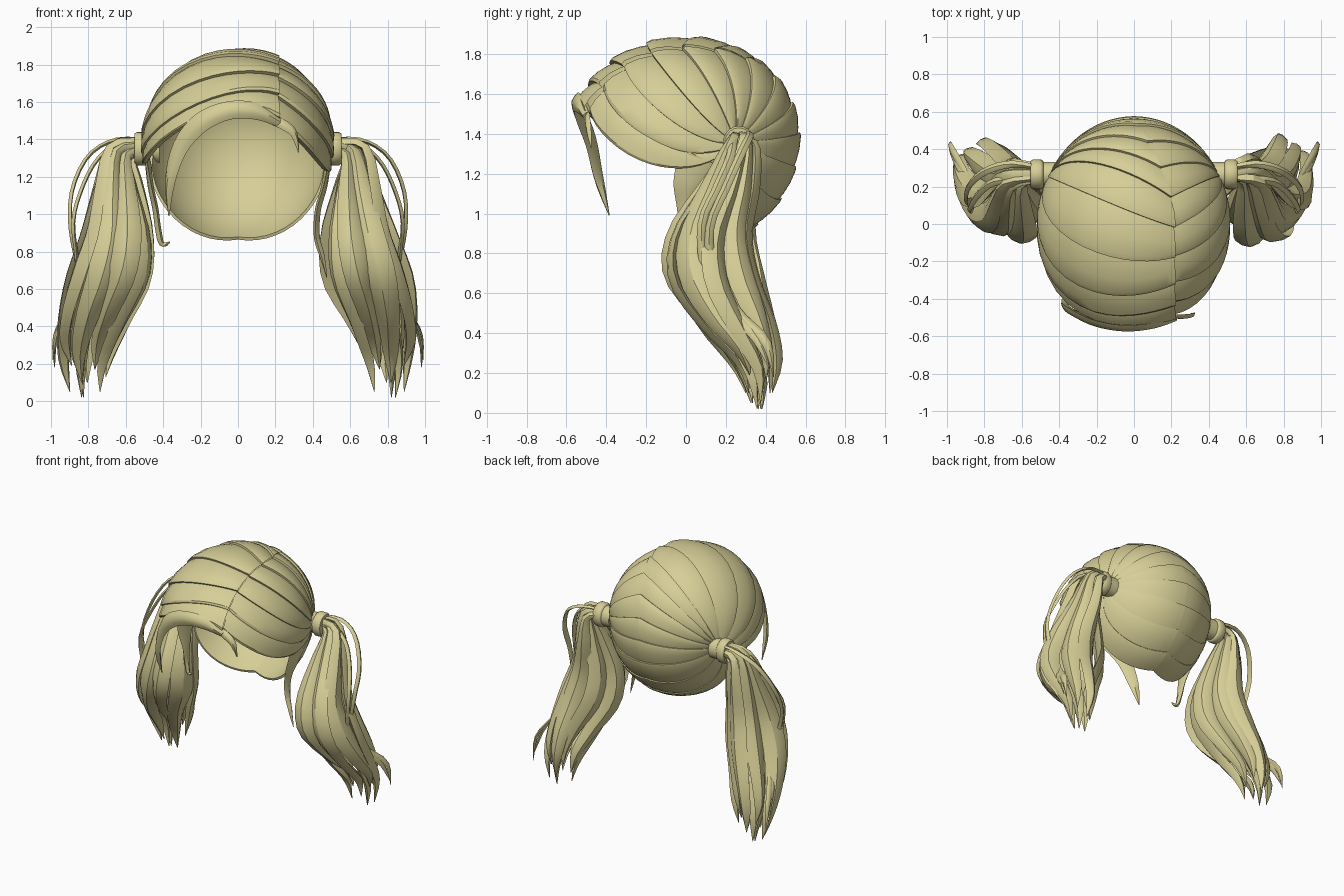
import bpy, bmesh, math, random
from mathutils import Vector as V

if "Cube" in bpy.data.objects:
    bpy.data.objects.remove(bpy.data.objects["Cube"])

random.seed(4)
blonde = bpy.data.materials.new("pale blonde hair")
blonde.diffuse_color = (0.68, 0.62, 0.31, 1)
blonde.use_nodes = True
blonde.node_tree.nodes["Principled BSDF"].inputs["Base Color"].default_value = blonde.diffuse_color
CENTER = V((0, 0, 1.38))


def finish(name, bm, angle=35):
    me = bpy.data.meshes.new(name)
    bm.to_mesh(me)
    bm.free()
    me.materials.append(blonde)
    ob = bpy.data.objects.new(name, me)
    bpy.context.collection.objects.link(ob)
    bpy.ops.object.select_all(action='DESELECT')
    ob.select_set(True)
    bpy.context.view_layer.objects.active = ob
    bpy.ops.object.shade_smooth_by_angle(angle=math.radians(angle))
    return ob


def on_head(d, k):
    rz = 0.51 if d.z > 0 else 0.575
    return CENTER + V((d.x * 0.525, d.y * 0.58, d.z * rz)) * k


def seam(u):
    # parting line: off-centre at the front, central at the nape
    a = math.radians(163 + (-68 - 163) * u)
    s = min(1, max(0, (math.degrees(a) - 5) / 85))
    x = 0.42 * s * s * (3 - 2 * s)
    w = math.sqrt(1 - x * x)
    return V((x, math.cos(a) * w, math.sin(a) * w))


def head_side(name, side, locks=13):
    tie = V((side * 0.93, 0.46, -0.05)).normalized()
    front = V((0.88, -0.15, -0.55)).normalized()
    back = V((side * 0.84, -0.15, -0.5)).normalized()
    bm = bmesh.new()
    nv = 18

    def make_row(u, lift, lining=False):
        a = seam(u)
        wf, wb = max(0, 1 - u / 0.35), max(0, (u - 0.75) / 0.25)
        c = (a + tie).normalized().lerp(back, wb)
        if side > 0:
            c = c.lerp(front, wf)
        c1, c2 = (a + c * 2) / 3, (tie + c * 2) / 3
        if side < 0:  # the long sweep across the forehead stays high, then drops
            c1 = c1.lerp(V((-0.2, -1, 0.7)), wf)
            c2 = c2.lerp(V((-0.95, -0.3, -0.55)), wf)
        row = []
        for j in range(nv + 1):
            v = j / nv
            w = 1 - v
            d = a * w ** 3 + c1 * 3 * v * w * w + c2 * 3 * v * v * w + tie * v ** 3
            k = 0.968 + (0.058 - 0.045 * u) * math.sqrt(w) * lift
            if side > 0:
                k -= 0.055 * max(0, 1 - u / 0.5) * w
            row.append(bm.verts.new(on_head(d.normalized(), k - 0.028 if lining else k)))
        return row

    # outer locks overlap like shingles, then a smooth lining runs back underneath
    rows = [make_row((i + t) / locks, lift) for i in range(locks)
            for t, lift in ((0, .75), (.12, 1), (.5, .75), (.85, .3), (1, 0))]
    rows += [make_row(1 - i / 24, 0, True) for i in range(25)]
    rows.append(rows[0])
    for r, q in zip(rows, rows[1:]):
        for j in range(nv):
            bm.faces.new((r[j], r[j + 1], q[j + 1], q[j]))
    bmesh.ops.remove_doubles(bm, verts=bm.verts, dist=0.0005)
    bmesh.ops.recalc_face_normals(bm, faces=bm.faces)
    finish(name, bm, 30)


def spline(pts, t):
    # smooth curve through the points
    n = len(pts) - 1
    i = min(int(t * n), n - 1)
    f = t * n - i
    p0, p1, p2, p3 = (pts[min(max(k, 0), n)] for k in (i - 1, i, i + 1, i + 2))
    return 0.5 * (2 * p1 + (p2 - p0) * f + (2 * p0 - 5 * p1 + 4 * p2 - p3) * f * f
                  + (3 * p1 - p0 - 3 * p2 + p3) * f ** 3)


def add_lock(bm, pts, widths, thick, axis, steps=20):
    # flattened lock swept along a path; axis(p, t) is its outward direction
    pts = [V(p) for p in pts]
    rings = []
    for s in range(steps + 1):
        t = s / steps
        p = spline(pts, t)
        tan = (spline(pts, min(1, t + .02)) - spline(pts, max(0, t - .02))).normalized()
        out = axis(p, t)
        out = (out - tan * out.dot(tan)).normalized()
        across = tan.cross(out)
        w = max(0.002, spline(widths, t))
        h = min(thick, w * 0.8)
        rings.append([bm.verts.new(p + across * w * a + out * h * b) for a, b in
                      ((-1, -.2), (-.55, .6), (0, 1), (.55, .6), (1, -.2), (0, -.8))])
    for r, q in zip(rings, rings[1:]):
        for k in range(6):
            bm.faces.new((r[k], r[(k + 1) % 6], q[(k + 1) % 6], q[k]))
    bm.faces.new(rings[0])
    bm.faces.new(rings[-1])
    bmesh.ops.recalc_face_normals(bm, faces=bm.faces)


def from_head(p, t):
    return V((p.x, p.y, (p.z - 1.3) * 0.4))


# pigtail centre line and its spread in x and y
CORE = [V(p) for p in ((.50, .27, 1.36), (.615, .27, 1.33), (.635, .2, 1.12), (.65, .125, .88),
                       (.695, .14, .65), (.76, .24, .42), (.795, .34, .22), (.80, .36, .05))]
SPREAD = [V(p) for p in ((.035, .04, .035), (.05, .055, .03), (.1, .12, 0), (.155, .18, 0),
                         (.19, .21, 0), (.16, .17, 0), (.12, .09, 0), (.09, .06, 0))]


def pigtail(name, side):
    bm = bmesh.new()
    n = 9
    for i in range(n + 2):
        ang = 2 * math.pi * (i + .2) / n
        r = (1.05, .9)[i % 2] if i < n else 0.4
        dx, dy = math.cos(ang) * r, math.sin(ang) * r
        drop = (0, .12, .05, .14, .08)[i % 5] if i < n else -.03
        sway = random.uniform(-.025, .025)
        path = []
        for j, (c, s) in enumerate(zip(CORE, SPREAD)):
            f = j / 7
            wave = sway * math.sin(f * 9)
            path.append(V((side * (c.x + s.x * dx + wave), c.y + s.y * dy - wave,
                           c.z + s.z * dx + drop * f ** 2)))
        k = random.uniform(.9, 1.1)
        widths = [w * k for w in (.022, .03, .055, .075, .078, .06, .038, .002)]
        tilt = (.5, -.5, .2)[i % 3]
        turn = V((-dy, dx)) * tilt
        add_lock(bm, path, widths, 0.034,
                 lambda p, t: V((side * (dx + turn.x), dy + turn.y, 0.15 + max(0, .6 - 3 * t))), 20)
    finish(name, bm, 30)


def flyaways(name, side):
    # thin loose strands arching outside the pigtail
    bm = bmesh.new()
    paths = (((.5, .3, 1.40), (.66, .32, 1.395), (.8, .28, 1.31), (.885, .2, 1.13), (.895, .12, .93),
              (.86, .14, .7), (.9, .26, .5), (.975, .4, .36), (.98, .44, .18)),
             ((.5, .25, 1.39), (.64, .24, 1.38), (.76, .22, 1.28), (.84, .15, 1.12), (.88, .08, .95),
              (.86, .1, .72), (.9, .22, .52), (.96, .35, .38), (.99, .42, .22)))
    for path in paths:
        add_lock(bm, [(side * x, y, z) for x, y, z in path],
                 (.012, .02, .022, .022, .022, .025, .028, .025, .002), 0.012,
                 lambda p, t: V((side, 0, .6)), 26)
    finish(name, bm, 40)


def hair_tie(name, side):
    # rounded band around the pigtail root
    bm = bmesh.new()
    prof = ((-.1, .075), (-.035, .075), (-.03, .085), (-.02, .09), (.02, .09), (.033, .08), (.033, .05))
    n = 20
    rings = [[bm.verts.new((side * (.52 + x), .265 + r * .9 * math.cos(2 * math.pi * k / n),
                            1.35 + r * math.sin(2 * math.pi * k / n))) for k in range(n)]
             for x, r in prof]
    for a, b in zip(rings, rings[1:]):
        for k in range(n):
            bm.faces.new((a[k], a[(k + 1) % n], b[(k + 1) % n], b[k]))
    bm.faces.new(rings[0])
    bm.faces.new(rings[-1])
    bmesh.ops.recalc_face_normals(bm, faces=bm.faces)
    finish(name, bm, 40)


def single_lock(name, pts, widths, thick):
    bm = bmesh.new()
    add_lock(bm, pts, widths, thick, from_head, 24)
    finish(name, bm, 40)


for label, side in (("right", 1), ("left", -1)):
    head_side(label + "_scalp_hair", side)
    pigtail(label + "_pigtail", side)
    flyaways(label + "_loose_strands", side)
    hair_tie(label + "_hair_tie", side)

# swept fringe and the small curl on the other side of the parting
single_lock("swept_fringe",
            ((.22, -.5, 1.49), (.1, -.54, 1.55), (-.05, -.555, 1.555), (-.2, -.53, 1.49),
             (-.31, -.48, 1.36), (-.365, -.44, 1.18), (-.37, -.385, .99)),
            (.025, .045, .05, .055, .05, .035, .003), 0.02)
single_lock("fringe_curl",
            ((.19, -.49, 1.50), (.25, -.495, 1.475), (.3, -.49, 1.43), (.325, -.475, 1.33)),
            (.025, .028, .022, .003), 0.012)

# sideburn locks in front of the pigtails
single_lock("left_sideburn",
            ((-.48, .08, 1.28), (-.465, .02, 1.15), (-.44, .0, 1.03), (-.425, -.01, .92),
             (-.405, -.02, .84), (-.365, -.03, .85)),
            (.12, .085, .045, .028, .018, .004), 0.018)
single_lock("right_sideburn",
            ((.48, .08, 1.28), (.46, .02, 1.15), (.425, .0, 1.02), (.42, -.0, .88),
             (.45, -.01, .77), (.475, -.01, .66)),
            (.12, .085, .045, .03, .018, .003), 0.018)
